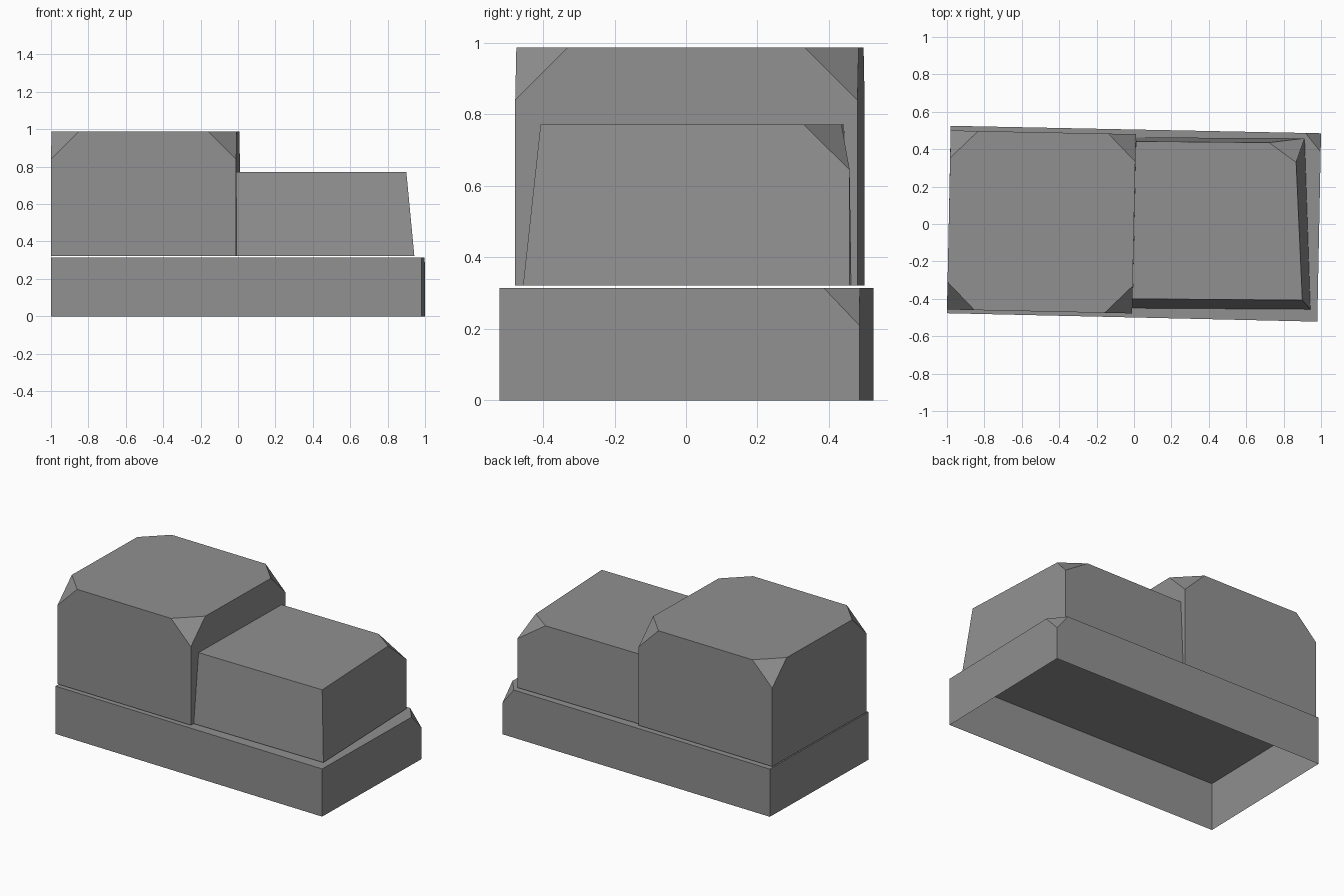
import bpy
import bmesh
from mathutils import Vector

cube = bpy.data.objects.get("Cube")
if cube:
    bpy.data.objects.remove(cube, do_unlink=True)

grey = bpy.data.materials.new("plain grey")
grey.use_nodes = True
grey.diffuse_color = (0.28, 0.28, 0.28, 1)
grey.node_tree.nodes["Principled BSDF"].inputs["Base Color"].default_value = grey.diffuse_color


def block(name, foot, roof, z0, z1, cuts):
    """Open-bottomed block between two four-cornered outlines.
    cuts maps a corner to (length to previous, length to next, drop)."""
    bm = bmesh.new()
    low = [bm.verts.new((x, y, z0)) for x, y in foot]
    tops = [Vector((x, y, z1)) for x, y in roof]
    rim, post = [], []
    for i, corner in enumerate(tops):
        if i in cuts:
            back, ahead, drop = cuts[i]
            ends = [corner + (tops[k % 4] - corner).normalized() * d
                    for k, d in ((i - 1, back), (i + 1, ahead))]
            rim.append([bm.verts.new(p) for p in ends])
            x, y = foot[i]
            post.append([bm.verts.new((x, y, z1 - drop))])
            bm.faces.new((post[i][0], rim[i][1], rim[i][0]))
        else:
            rim.append([bm.verts.new(corner)])
            post.append([])
    # Side walls and roof
    for i in range(4):
        j = (i + 1) % 4
        bm.faces.new([low[i], low[j]] + post[j] + [rim[j][0], rim[i][-1]] + post[i])
    bm.faces.new([v for pair in rim for v in pair])
    bm.normal_update()
    # Make every face point outward
    centre = sum((v.co for v in bm.verts), Vector()) / len(bm.verts)
    for f in bm.faces:
        if f.normal.dot(f.calc_center_median() - centre) < 0:
            f.normal_flip()
    mesh = bpy.data.meshes.new(name)
    bm.to_mesh(mesh)
    bm.free()
    mesh.materials.append(grey)
    obj = bpy.data.objects.new(name, mesh)
    bpy.context.collection.objects.link(obj)
    return obj


# Wide ground-level block, one clipped corner at the back
base = [(-1, -0.477), (0.98, -0.522), (1, 0.485), (-0.98, 0.525)]
block("base_block", base, base, 0, 0.315, {2: (0.1, 0.083, 0.105)})

# Tall block with all four roof corners clipped
tall = [(-1, -0.457), (-0.01, -0.478), (0.01, 0.48), (-0.98, 0.5)]
block("tall_block", tall, tall, 0.322, 0.987,
      {i: (0.147, 0.147, 0.147) for i in range(4)})

# Lower block with leaning walls and one clipped roof corner
block("low_block",
      [(-0.008, -0.45), (0.943, -0.456), (0.912, 0.458), (0.01, 0.463)],
      [(-0.008, -0.4), (0.9, -0.407), (0.862, 0.434), (0.01, 0.442)],
      0.322, 0.772, {2: (0.105, 0.14, 0.127)})
